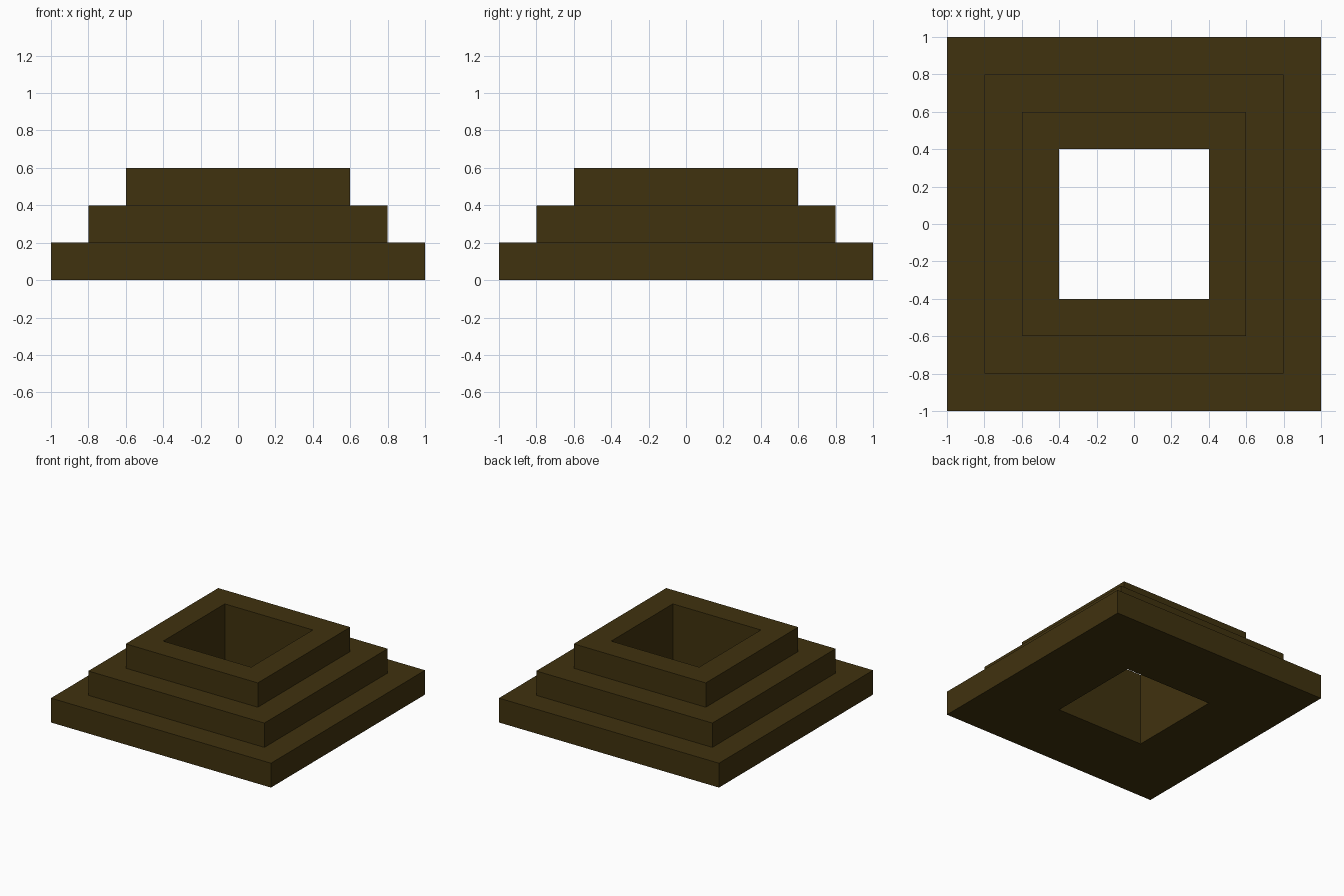
import bpy, bmesh

if "Cube" in bpy.data.objects:
    bpy.data.objects.remove(bpy.data.objects["Cube"])

# Single dark olive-brown colour
brown = bpy.data.materials.new("dark_brown")
brown.diffuse_color = (0.051, 0.032, 0.0045, 1)
brown.use_nodes = True
brown.node_tree.nodes["Principled BSDF"].inputs["Base Color"].default_value = brown.diffuse_color

# Closed cross-section (half-width, height): stepped outside, straight square hole
profile = [(1.0, 0.0), (1.0, 0.2), (0.8, 0.2), (0.8, 0.4),
           (0.6, 0.4), (0.6, 0.6), (0.4, 0.6), (0.4, 0.0)]
corners = [(-1, -1), (1, -1), (1, 1), (-1, 1)]

# Sweep the profile around the square
bm = bmesh.new()
rings = [[bm.verts.new((sx * r, sy * r, z)) for sx, sy in corners] for r, z in profile]
for i, low in enumerate(rings):
    high = rings[(i + 1) % len(rings)]
    for k in range(4):
        n = (k + 1) % 4
        bm.faces.new((low[k], low[n], high[n], high[k]))
bmesh.ops.recalc_face_normals(bm, faces=bm.faces)

# Stepped base with a square opening
mesh = bpy.data.meshes.new("stepped_base")
bm.to_mesh(mesh)
bm.free()
mesh.materials.append(brown)
bpy.context.collection.objects.link(bpy.data.objects.new("stepped_base", mesh))
